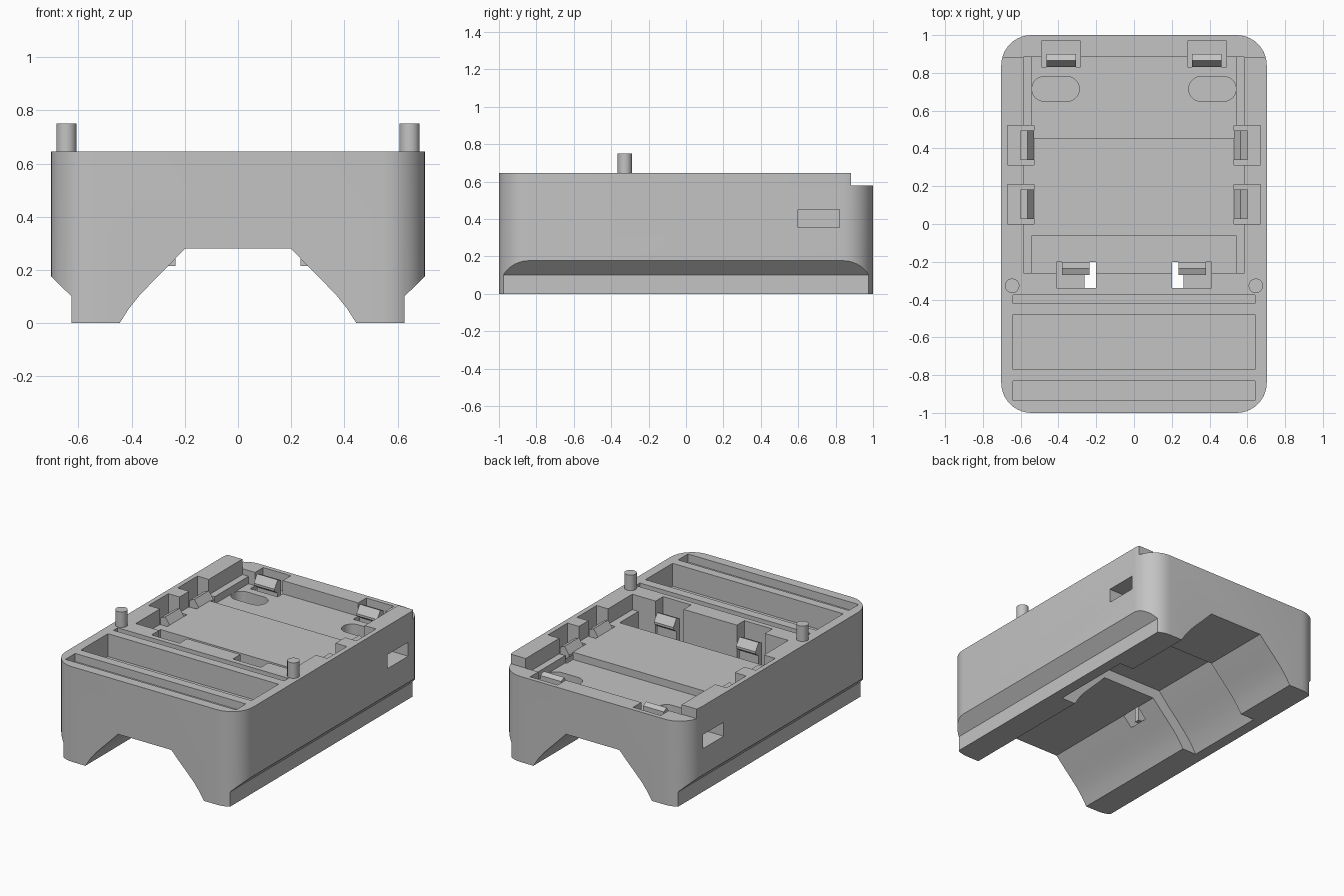
import bpy, bmesh, math
from mathutils import Matrix

cube = bpy.data.objects.get("Cube")
if cube:
    bpy.data.objects.remove(cube, do_unlink=True)

grey = bpy.data.materials.new("plain_grey")
grey.use_nodes = True
grey.diffuse_color = (0.55, 0.55, 0.55, 1)
grey.node_tree.nodes["Principled BSDF"].inputs["Base Color"].default_value = (0.55, 0.55, 0.55, 1)

TOP = 0.645
SIDE = 0.703
FLOOR = 0.54       # raised middle of the pocket
LOW_FLOOR = 0.49   # back of the pocket and clip recesses


def prism(name, outline, axis, lo, hi):
    """Extrude a 2D outline along an axis."""
    place = {"z": lambda u, v, w: (u, v, w),
             "y": lambda u, v, w: (u, w, v)}[axis]
    bm = bmesh.new()
    a = [bm.verts.new(place(u, v, lo)) for u, v in outline]
    b = [bm.verts.new(place(u, v, hi)) for u, v in outline]
    bm.faces.new(a)
    bm.faces.new(b)
    for i in range(len(a)):
        j = (i + 1) % len(a)
        bm.faces.new((a[i], a[j], b[j], b[i]))
    bmesh.ops.recalc_face_normals(bm, faces=bm.faces)
    mesh = bpy.data.meshes.new(name)
    bm.to_mesh(mesh)
    bm.free()
    mesh.materials.append(grey)
    obj = bpy.data.objects.new(name, mesh)
    bpy.context.collection.objects.link(obj)
    return obj


def rounded(x0, x1, y0, y1, r, seg=10):
    pts = []
    corners = [(x1 - r, y1 - r), (x0 + r, y1 - r), (x0 + r, y0 + r), (x1 - r, y0 + r)]
    for q, (cx, cy) in enumerate(corners):
        for i in range(seg + 1):
            t = (q + i / seg) * math.pi / 2
            pts.append((cx + r * math.cos(t), cy + r * math.sin(t)))
    return pts


def rect(x0, x1, y0, y1):
    return [(x0, y0), (x1, y0), (x1, y1), (x0, y1)]


def mirrored(half):
    """Close a right-hand profile with its mirror image."""
    return half + [(-u, v) for u, v in reversed(half)]


def combine(target, other, mode="DIFFERENCE"):
    other.hide_render = True
    mod = target.modifiers.new("cut", "BOOLEAN")
    mod.operation, mod.solver, mod.object = mode, "EXACT", other
    bpy.context.view_layer.objects.active = target
    bpy.ops.object.modifier_apply(modifier=mod.name)
    bpy.data.objects.remove(other, do_unlink=True)


def cut_box(x0, x1, y0, y1, z0, z1=0.8):
    combine(body, prism("cutter", rect(x0, x1, y0, y1), "z", z0, z1))


def smooth(obj):
    bpy.ops.object.select_all(action="DESELECT")
    obj.select_set(True)
    bpy.context.view_layer.objects.active = obj
    bpy.ops.object.shade_smooth_by_angle(angle=math.radians(25))


# Rounded body with side skirts stepped in at the bottom
body = prism("dock_body", rounded(-SIDE, SIDE, -1, 1, 0.16), "z", 0, TOP)
skirt = mirrored([(0.625, -0.1), (0.625, 0.1), (SIDE, 0.177), (0.75, 0.177), (0.75, 0.8)])
combine(body, prism("skirt_profile", skirt, "y", -1.2, 1.2), "INTERSECT")

# Arched tunnel underneath, wider and higher in the middle
tunnel = [(0.445, -0.1), (0.445, 0), (0.41, 0.055), (0.37, 0.105), (0.32, 0.157),
          (0.26, 0.217), (0.2, 0.28)]
combine(body, prism("tunnel", mirrored(tunnel), "y", -1.2, 1.2))
wide = [(0.55, -0.1), (0.55, 0), (0.51, 0.065), (0.46, 0.125), (0.4, 0.19),
        (0.33, 0.26), (0.25, 0.35)]
combine(body, prism("wide_tunnel", mirrored(wide), "y", -0.05, 0.52))

# Lowered back rim, main pocket and its two deeper ends
cut_box(-0.8, 0.8, 0.882, 1.2, 0.58)
cut_box(-0.585, 0.585, -0.26, 0.883, FLOOR)
cut_box(-0.54, 0.54, 0.455, 0.883, LOW_FLOOR)
cut_box(-0.54, 0.54, -0.26, -0.06, 0.42)

# Trays across the front of the top
for y0, y1, floor in ((-0.42, -0.375, 0.59), (-0.77, -0.48, 0.49), (-0.935, -0.83, 0.59)):
    cut_box(-0.64, 0.64, y0, y1, floor)


def clip(name, width, base, location, turn):
    """Upright spring tongue with a hooked top; local +x points inward."""
    profile = [(0, base), (0, 0.57), (0.035, 0.585), (0.07, 0.535),
               (0.07, 0.52), (0.035, 0.495), (0.035, base)]
    obj = prism(name, profile, "y", -width / 2, width / 2)
    obj.data.transform(Matrix.Translation(location) @ Matrix.Rotation(turn, 4, "Z"))
    return obj


for s, side in ((1, "left"), (-1, "right")):
    def span(a, b):
        return sorted((s * a, s * b))

    # Cable slot and side window
    slot = prism("slot", rounded(*span(0.29, 0.54), 0.65, 0.78, 0.064), "z", 0.4, 0.8)
    combine(body, slot)
    cut_box(*span(0.56, 0.8), 0.6, 0.82, 0.355, 0.45)

    # Clip recesses and clips
    for y, tag in ((0.417, "rear"), (0.105, "mid")):
        cut_box(*span(0.53, 0.67), y - 0.105, y + 0.105, 0.46)
        clip(f"{side}_{tag}_clip", 0.155, 0.455, (s * 0.6, y, 0),
             math.pi if s > 0 else 0)
    cut_box(*span(0.283, 0.49), 0.83, 0.97, 0.46)
    clip(f"{side}_back_clip", 0.155, 0.455, (s * 0.385, 0.9, 0), -math.pi / 2)
    cut_box(*span(0.2, 0.41), -0.34, -0.2, 0.215)
    clip(f"{side}_front_clip", 0.145, 0.215, (s * 0.308, -0.27, 0), math.pi / 2)

    # Locating peg
    cx, cy, r = s * 0.645, -0.327, 0.038
    smooth(prism(f"{side}_peg", rounded(cx - r, cx + r, cy - r, cy + r, r - 0.0005, 8),
                 "z", TOP - 0.01, 0.75))

smooth(body)
